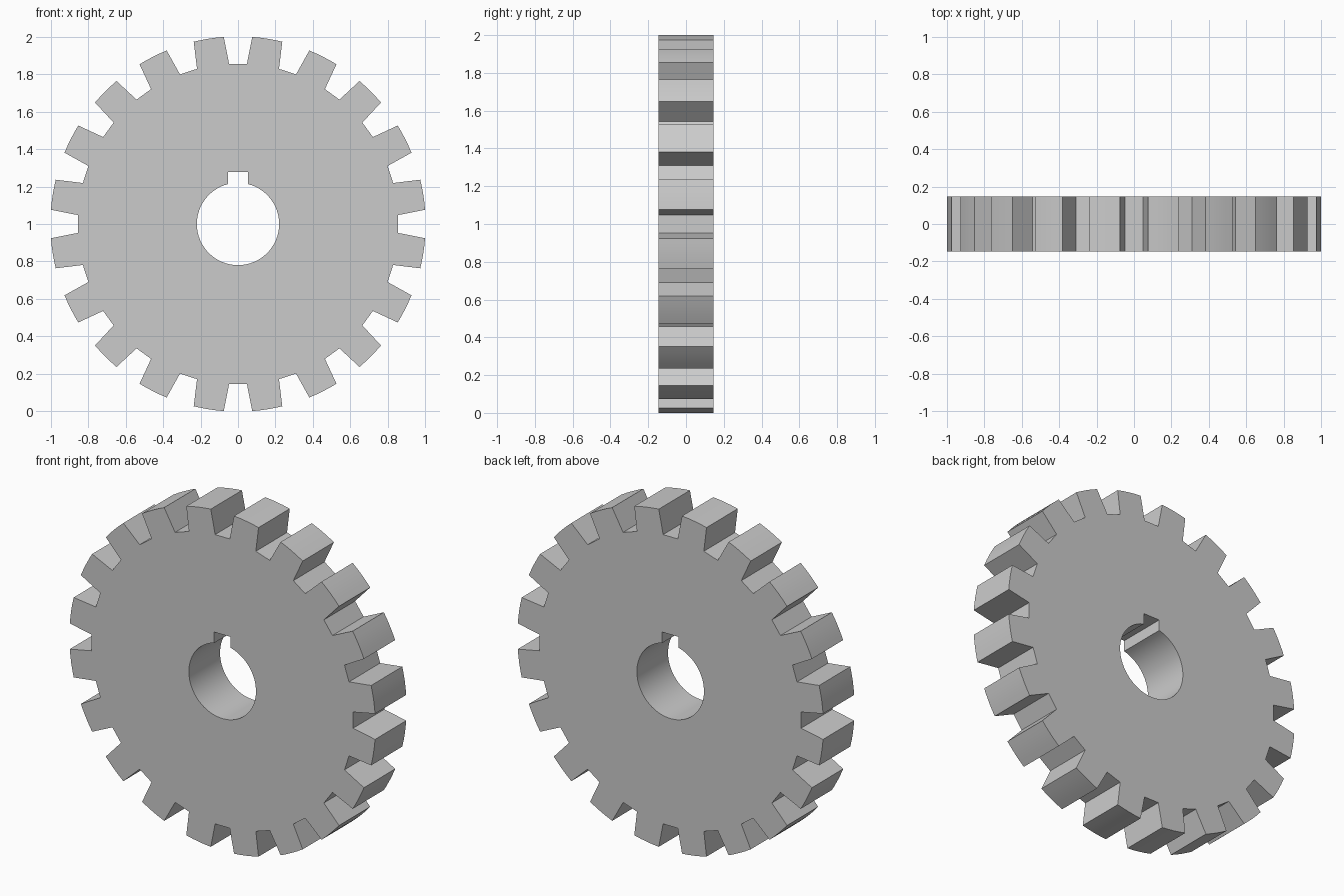
import bpy, bmesh
from math import sin, cos, pi, radians, asin

if "Cube" in bpy.data.objects:
    bpy.data.objects.remove(bpy.data.objects["Cube"])

TEETH = 20
R_TIP, R_ROOT = 1.003, 0.858
A_TIP, A_ROOT = radians(4.35), radians(3.2)   # half angles of each gap
BORE, KEY_W, KEY_TOP = 0.22, 0.054, 0.278
HALF = 0.146


def polar(r, a):
    # angle measured from straight up, profile in the x-z plane
    return (r * sin(a), r * cos(a))


# Toothed rim: flat gap floor, then an arc-shaped tooth tip
pitch = 2 * pi / TEETH
rim = []
for i in range(TEETH):
    c = i * pitch
    rim += [polar(R_ROOT, c - A_ROOT), polar(R_ROOT, c + A_ROOT)]
    n = 4
    for k in range(n + 1):
        rim.append(polar(R_TIP, c + A_TIP + (pitch - 2 * A_TIP) * k / n))

# Shaft bore with a rectangular keyway on top
a0 = asin(KEY_W / BORE)
N = 60
bore = [polar(BORE, a0 + (2 * pi - 2 * a0) * k / N) for k in range(N + 1)]
bore += [(-KEY_W, KEY_TOP), (KEY_W, KEY_TOP)]

# Fill between both outlines and extrude through the thickness
bm = bmesh.new()
edges = []
for loop in (rim, bore):
    vs = [bm.verts.new((x, -HALF, z + 1)) for x, z in loop]
    edges += [bm.edges.new((vs[i - 1], vs[i])) for i in range(len(vs))]
bmesh.ops.triangle_fill(bm, edges=edges, use_beauty=True, use_dissolve=False)
res = bmesh.ops.extrude_face_region(bm, geom=bm.faces[:], use_keep_orig=True)
new = [g for g in res["geom"] if isinstance(g, bmesh.types.BMVert)]
bmesh.ops.translate(bm, verts=new, vec=(0, 2 * HALF, 0))
bmesh.ops.recalc_face_normals(bm, faces=bm.faces[:])

mesh = bpy.data.meshes.new("gear_wheel")
bm.to_mesh(mesh)
bm.free()
gear = bpy.data.objects.new("gear_wheel", mesh)
bpy.context.collection.objects.link(gear)
bpy.context.view_layer.objects.active = gear
gear.select_set(True)
bpy.ops.object.shade_smooth_by_angle(angle=radians(30))
